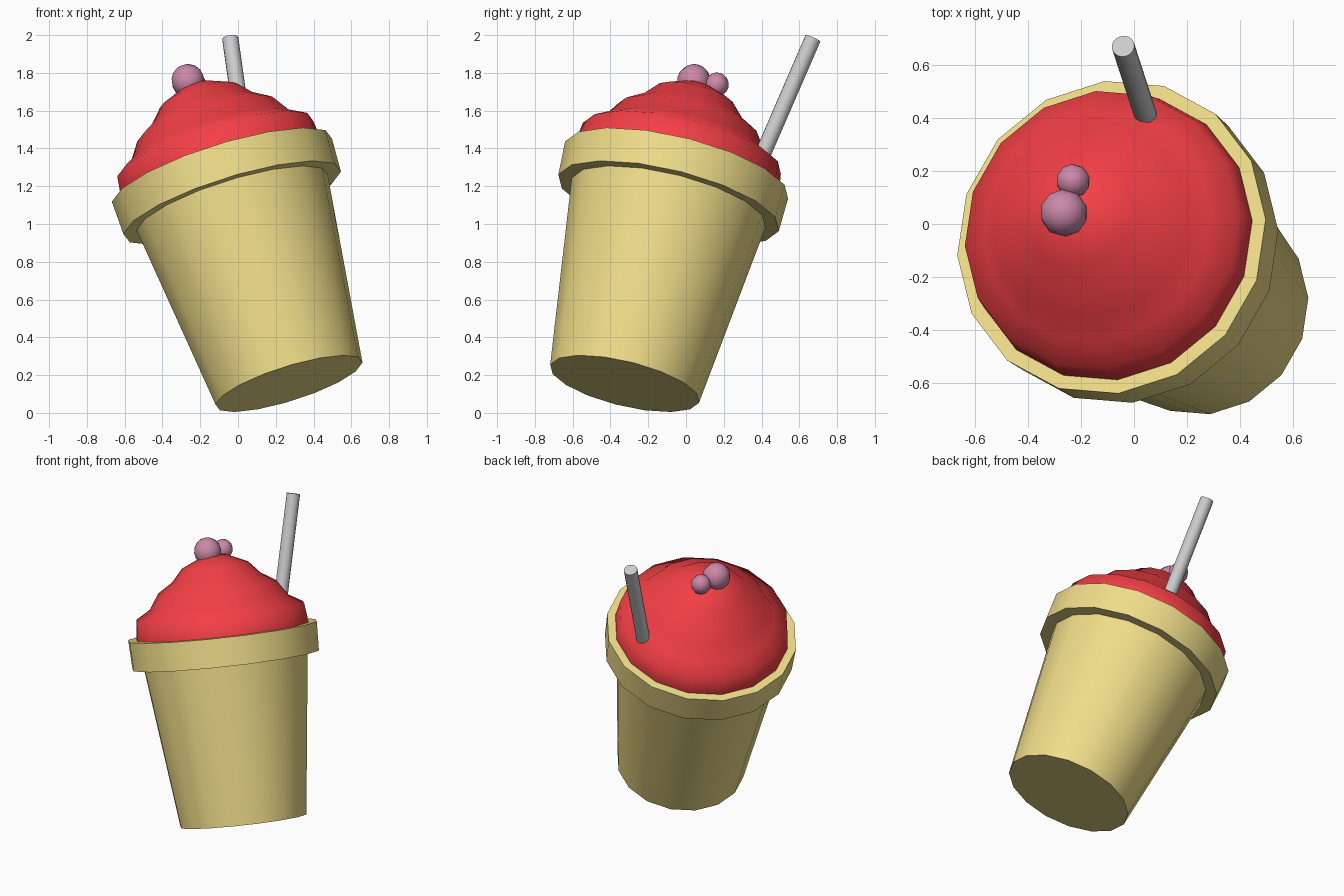
import bpy, bmesh, math
from mathutils import Matrix, Vector

if "Cube" in bpy.data.objects:
    bpy.data.objects.remove(bpy.data.objects["Cube"])

SIDES = 16
base = Vector((0.27, -0.325, 0.155))
axis = Vector((-0.292, 0.226, 0.929)).normalized()
# Tilted cup frame; u points at one corner of the 16-sided rim
u = Vector((0.175, 0.59, 0))
u = (u - axis * u.dot(axis)).normalized()
v = axis.cross(u)
frame = Matrix((u, v, axis)).transposed().to_4x4()
tilt = Matrix.Translation(base) @ frame


def material(name, color):
    m = bpy.data.materials.new(name)
    m.diffuse_color = (*color, 1)
    m.use_nodes = True
    m.node_tree.nodes["Principled BSDF"].inputs["Base Color"].default_value = m.diffuse_color
    return m


def finish(bm, name, mat, matrix, angle):
    bmesh.ops.recalc_face_normals(bm, faces=bm.faces)
    me = bpy.data.meshes.new(name)
    bm.to_mesh(me)
    bm.free()
    ob = bpy.data.objects.new(name, me)
    bpy.context.collection.objects.link(ob)
    ob.matrix_world = matrix
    if mat:
        me.materials.append(mat)
    bpy.ops.object.select_all(action='DESELECT')
    ob.select_set(True)
    bpy.context.view_layer.objects.active = ob
    bpy.ops.object.shade_smooth_by_angle(angle=math.radians(angle))
    return ob


def lathe(name, profile, mat, angle):
    bm = bmesh.new()
    rings = []
    for r, h in profile:
        if r == 0:
            rings.append([bm.verts.new((0, 0, h))])
        else:
            rings.append([bm.verts.new((r * math.cos(a), r * math.sin(a), h))
                          for a in (2 * math.pi * i / SIDES for i in range(SIDES))])
    for a, b in zip(rings, rings[1:]):
        for i in range(SIDES):
            j = (i + 1) % SIDES
            quad = [a[i % len(a)], a[j % len(a)], b[j % len(b)], b[i % len(b)]]
            bm.faces.new(list(dict.fromkeys(quad)))
    return finish(bm, name, mat, tilt, angle)


yellow = material("cup_yellow", (0.86, 0.72, 0.25))
red = material("cream_red", (0.9, 0.05, 0.06))
purple = material("berry_purple", (0.6, 0.25, 0.4))

# Tapered cup with its thick rim
lathe("cup", [(0, 0), (0.407, 0), (0.53, 1.03), (0.603, 1.03), (0.61, 1.216),
              (0.557, 1.216), (0.55, 1.17)], yellow, 35)

# Swirled topping with stepped layers
lathe("topping", [(0.557, 1.17), (0.557, 1.22), (0.542, 1.34), (0.45, 1.394),
                  (0.385, 1.492), (0.288, 1.554), (0.215, 1.635),
                  (0.08, 1.696), (0, 1.706)], red, 80)

# Two berries on top
for name, pos, r in (("berry_large", (-0.265, 0.042, 1.757), 0.09),
                     ("berry_small", (-0.23, 0.163, 1.738), 0.064)):
    bm = bmesh.new()
    bmesh.ops.create_uvsphere(bm, u_segments=10, v_segments=8, radius=r)
    finish(bm, name, purple, Matrix.Translation(pos) @ frame, 60)

# Straw leaning out of the back
top = Vector((-0.041, 0.672, 1.983))
low = Vector((0.085, 0.285, 1.09))
bm = bmesh.new()
bmesh.ops.create_cone(bm, cap_ends=True, segments=16, radius1=0.043, radius2=0.043,
                      depth=(top - low).length)
rot = (top - low).to_track_quat('Z', 'Y').to_matrix().to_4x4()
finish(bm, "straw", None, Matrix.Translation((top + low) / 2) @ rot, 35)
